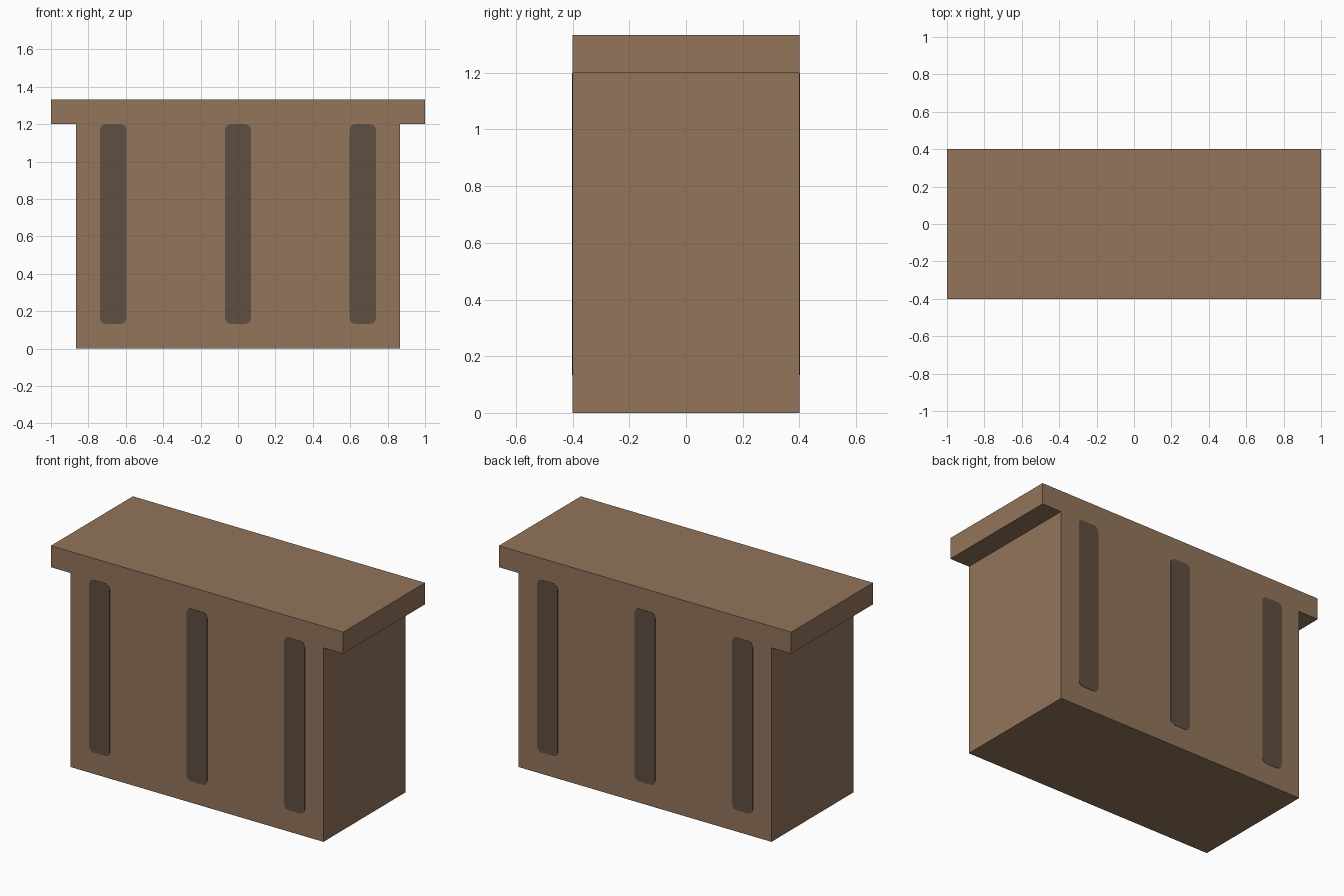
import bpy
import bmesh
import math

if "Cube" in bpy.data.objects:
    bpy.data.objects.remove(bpy.data.objects["Cube"], do_unlink=True)

DEPTH = 0.4        # half depth of the body
BODY_X = 0.865     # half width of the body
LEDGE_Z = 1.2      # underside of the overhanging top
TOP_Z = 1.333


def srgb(*rgb):
    """Convert 0-255 colour values to linear."""
    def lin(c):
        c /= 255
        return c / 12.92 if c <= 0.04045 else ((c + 0.055) / 1.055) ** 2.4
    return (*map(lin, rgb), 1.0)


def make_material(name, colour):
    mat = bpy.data.materials.new(name)
    mat.use_nodes = True
    mat.diffuse_color = colour
    bsdf = mat.node_tree.nodes["Principled BSDF"]
    bsdf.inputs["Base Color"].default_value = colour
    bsdf.inputs["Roughness"].default_value = 0.8
    return mat


def extrude_profile(name, outline, y0, y1, mat):
    """Extrude an x-z outline from y0 to y1 into a closed solid."""
    bm = bmesh.new()
    face = bm.faces.new([bm.verts.new((x, y0, z)) for x, z in outline])
    moved = bmesh.ops.extrude_face_region(bm, geom=[face])["geom"]
    verts = [v for v in moved if isinstance(v, bmesh.types.BMVert)]
    bmesh.ops.translate(bm, vec=(0, y1 - y0, 0), verts=verts)
    bmesh.ops.recalc_face_normals(bm, faces=bm.faces)
    mesh = bpy.data.meshes.new(name)
    bm.to_mesh(mesh)
    bm.free()
    mesh.materials.append(mat)
    obj = bpy.data.objects.new(name, mesh)
    bpy.context.collection.objects.link(obj)
    return obj


def rounded_rect(cx, cz, half_w, half_h, radius, steps=5):
    points = []
    for corner, (sx, sz) in enumerate([(1, 1), (-1, 1), (-1, -1), (1, -1)]):
        for i in range(steps + 1):
            a = (corner + i / steps) * math.pi / 2
            points.append((cx + sx * (half_w - radius) + radius * math.cos(a),
                           cz + sz * (half_h - radius) + radius * math.sin(a)))
    return points


wood = make_material("light brown wood", srgb(146, 117, 91))
dark = make_material("dark brown stripe", srgb(95, 78, 65))

# Body with overhanging top, one T-shaped solid
right_half = [(BODY_X, 0), (BODY_X, LEDGE_Z), (1, LEDGE_Z), (1, TOP_Z)]
left_half = [(-x, z) for x, z in reversed(right_half)]
extrude_profile("counter_body", right_half + left_half, -DEPTH, DEPTH, wood)

# Rounded vertical stripes on the front and back
bottom = 0.133
for side, sign in (("front", -1), ("back", 1)):
    for place, x in (("right", -0.667), ("middle", 0), ("left", 0.667)):
        outline = rounded_rect(x, (bottom + LEDGE_Z) / 2, 0.07,
                               (LEDGE_Z - bottom) / 2, 0.03)
        extrude_profile(f"{side}_{place}_stripe", outline,
                        sign * (DEPTH - 0.002), sign * (DEPTH + 0.002), dark)
